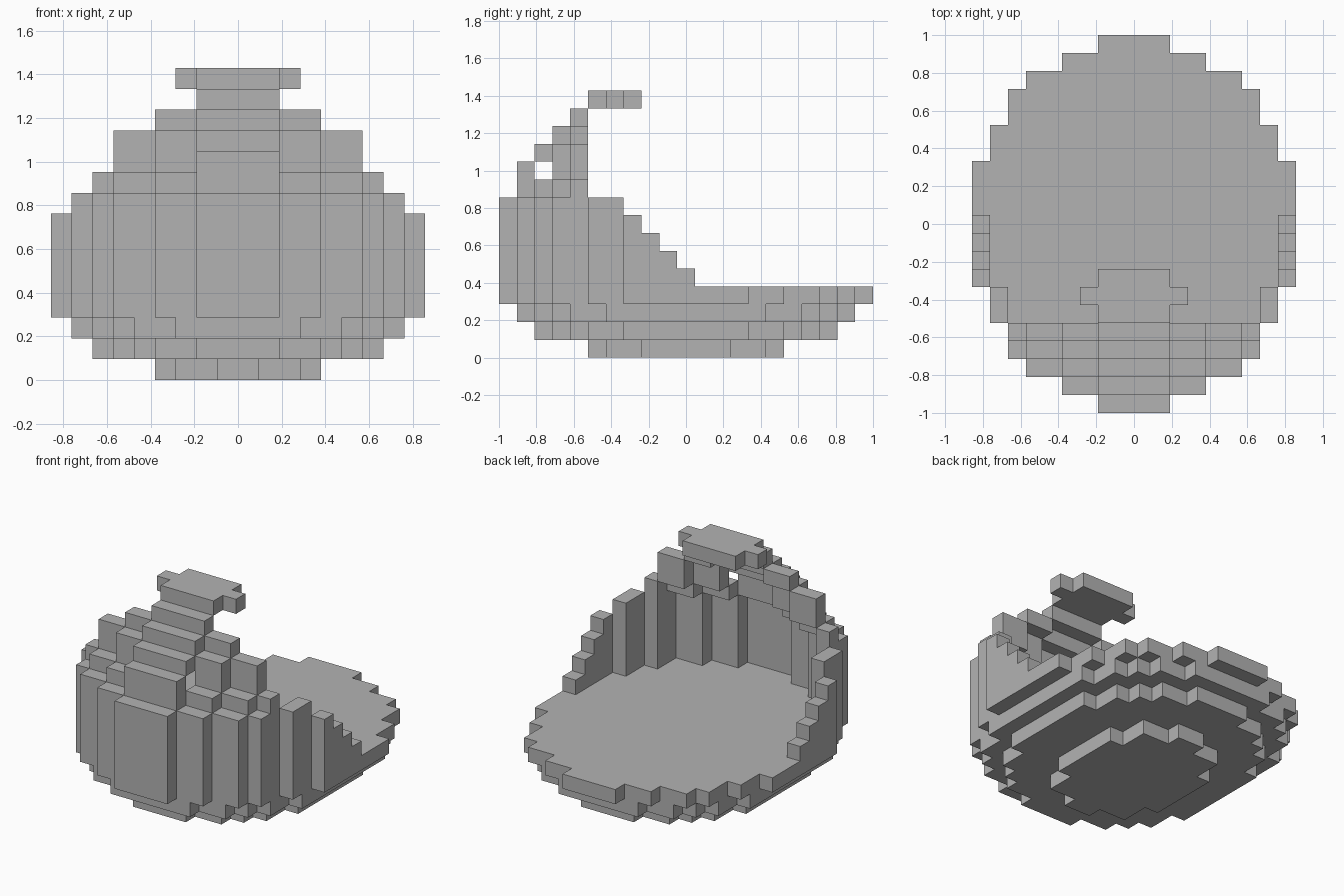
import bpy
import bmesh

U = 2 / 21  # edge length of one block

old = bpy.data.objects.get("Cube")
if old:
    bpy.data.objects.remove(old, do_unlink=True)

# Single stone colour
stone = bpy.data.materials.new("grey_stone")
stone.use_nodes = True
colour = (0.45, 0.45, 0.45, 1)
stone.diffuse_color = colour
stone.node_tree.nodes["Principled BSDF"].inputs["Base Color"].default_value = colour


def finish(name, bm):
    bmesh.ops.recalc_face_normals(bm, faces=bm.faces)
    mesh = bpy.data.meshes.new(name)
    bm.to_mesh(mesh)
    bm.free()
    mesh.materials.append(stone)
    obj = bpy.data.objects.new(name, mesh)
    bpy.context.collection.objects.link(obj)
    return obj


def stepped_slab(name, level, steps):
    """Extrude a stepped oval; steps are (half width, half depth), widest first."""
    corner = []
    inner = -1
    for width, depth in steps:
        if inner >= 0:
            corner.append((width, inner))
        corner.append((width, depth))
        inner = depth
    outline = corner + [(-x, y) for x, y in reversed(corner)]
    outline += [(-x, -y) for x, y in reversed(outline)]
    outline = outline[:len(corner) * 2]
    outline += [(-x, -y) for x, y in corner]
    outline += [(x, -y) for x, y in reversed(corner)]
    bm = bmesh.new()
    base = bm.faces.new([bm.verts.new((x * U, y * U, level * U)) for x, y in outline])
    top = bmesh.ops.extrude_face_region(bm, geom=[base], use_keep_orig=True)
    verts = [g for g in top["geom"] if isinstance(g, bmesh.types.BMVert)]
    bmesh.ops.translate(bm, verts=verts, vec=(0, 0, U))
    return finish(name, bm)


def add_box(bm, x0, x1, y0, y1, z0, z1):
    verts = bmesh.ops.create_cube(bm, size=1)["verts"]
    for v in verts:
        v.co.x = (x1 if v.co.x > 0 else x0) * U
        v.co.y = (y1 if v.co.y > 0 else y0) * U
        v.co.z = (z1 if v.co.z > 0 else z0) * U


def wall(name, blocks):
    """Blocks are (x0, x1, first row, row count, z0, z1); x0 = 0 spans the middle."""
    bm = bmesh.new()
    for x0, x1, row, count, z0, z1 in blocks:
        y0 = row - 10.5
        if x0 == 0:
            add_box(bm, -x1, x1, y0, y0 + count, z0, z1)
        else:
            add_box(bm, x0, x1, y0, y0 + count, z0, z1)
            add_box(bm, -x1, -x0, y0, y0 + count, z0, z1)
    return finish(name, bm)


# Stepped bowl underside and flat floor
stepped_slab("foot", 0, [(4, 2.5), (3, 4.5), (1, 5.5)])
stepped_slab("lower_bowl", 1, [(7, 3.5), (6, 5.5), (5, 6.5), (4, 7.5), (2, 8.5)])
stepped_slab("upper_bowl", 2, [(8, 4.5), (7, 6.5), (6, 7.5), (5, 8.5), (3, 9.5)])
stepped_slab("floor", 3, [(9, 3.5), (8, 5.5), (7, 7.5), (6, 8.5), (4, 9.5), (2, 10.5)])

# Upright front wall, one block thick
wall("front_wall", [
    (0, 2, 0, 1, 4, 9), (2, 4, 1, 1, 4, 9), (4, 6, 2, 1, 4, 9),
    (6, 7, 3, 2, 4, 9), (7, 8, 5, 2, 4, 9),
])

# Side walls stepping down towards the back
wall("side_steps", [(8, 9, 7 + i, 1, 4, 8 - i) for i in range(4)])

# Half dome leaning inwards above the front wall
wall("dome_lower", [(0, 2, 1, 1, 9, 11), (2, 4, 2, 1, 9, 10),
                    (4, 6, 3, 1, 9, 10), (6, 7, 4, 1, 9, 10)])
wall("dome_middle", [(0, 2, 2, 1, 11, 12), (2, 4, 3, 1, 10, 12), (4, 6, 4, 1, 10, 12)])
wall("dome_upper", [(0, 2, 3, 1, 12, 13), (2, 4, 4, 1, 12, 13)])
wall("neck", [(0, 2, 4, 1, 13, 14)])

# Overhanging crest with a short arm on each side
wall("crest", [(0, 2, 5, 3, 14, 15), (2, 3, 6, 1, 14, 15)])
